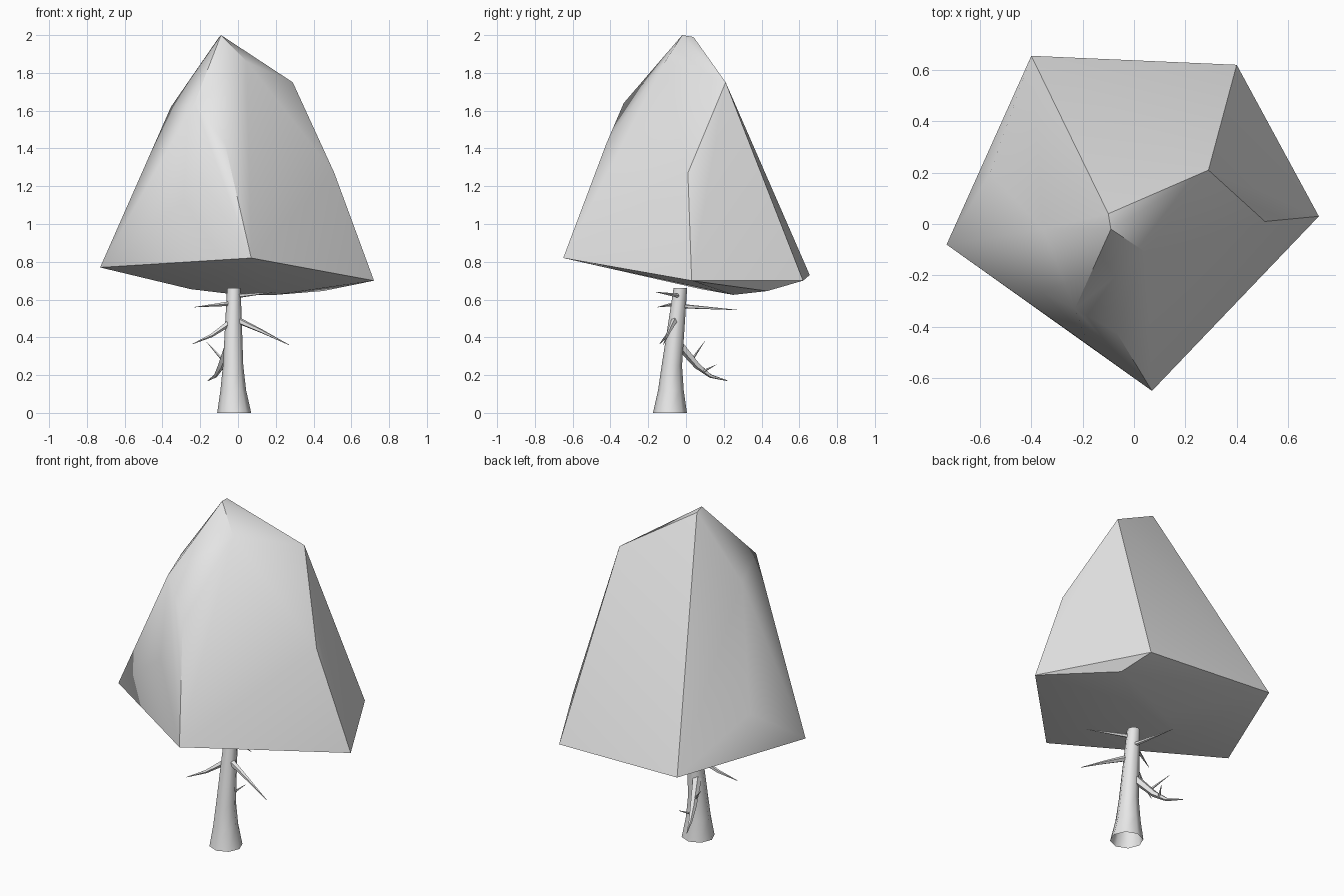
import bpy, bmesh, math
from mathutils import Vector

cube = bpy.data.objects.get("Cube")
if cube:
    bpy.data.objects.remove(cube)

grey = bpy.data.materials.new("plain_grey")
grey.use_nodes = True
grey.diffuse_color = (0.8, 0.8, 0.8, 1)
grey.node_tree.nodes["Principled BSDF"].inputs["Base Color"].default_value = (0.8, 0.8, 0.8, 1)


def finish(name, bm, angle):
    """Turn a bmesh into a named, shaded object."""
    bmesh.ops.recalc_face_normals(bm, faces=bm.faces)
    mesh = bpy.data.meshes.new(name)
    bm.to_mesh(mesh)
    bm.free()
    mesh.materials.append(grey)
    obj = bpy.data.objects.new(name, mesh)
    bpy.context.collection.objects.link(obj)
    bpy.ops.object.select_all(action='DESELECT')
    obj.select_set(True)
    bpy.context.view_layer.objects.active = obj
    bpy.ops.object.shade_smooth_by_angle(angle=math.radians(angle))
    return obj


def limb(name, path, radii, sides, flat=False, open_base=False):
    """Tapered tube along a path; flat keeps every ring horizontal."""
    bm = bmesh.new()
    pts = [Vector(p) for p in path]
    rings = []
    for i, (p, r) in enumerate(zip(pts, radii)):
        along = pts[min(i + 1, len(pts) - 1)] - pts[max(i - 1, 0)]
        if flat:
            along = Vector((0, 0, 1))
        turn = along.to_track_quat('Z', 'Y')
        angles = [math.tau * k / sides for k in range(sides)]
        rings.append([bm.verts.new(p + turn @ Vector((r * math.cos(a), r * math.sin(a), 0)))
                      for a in angles])
    for low, high in zip(rings, rings[1:]):
        for k in range(sides):
            n = (k + 1) % sides
            bm.faces.new((low[k], low[n], high[n], high[k]))
    bm.faces.new(rings[-1])
    if not open_base:
        bm.faces.new(rings[0][::-1])
    return finish(name, bm, 50)


# Canopy: faceted crown spanned between its corner points
rim = [(-.73, -.08, .77), (-.40, .655, .73), (.40, .62, .70), (.72, .03, .70), (.07, -.65, .82)]
shoulders = [(.51, .01, 1.27), (-.07, -.42, 1.43), (-.18, -.47, 1.21), (-.56, .20, .98),
             (-.23, -.33, 1.64), (-.355, -.02, 1.62), (.29, .21, 1.75), (.045, -.11, 1.86)]
crown = [(-.10, .04, 1.99), (-.09, -.02, 2.0)]
underside = [(-.25, .08, .655), (0, .25, .625), (.20, .25, .625), (.45, .43, .645)]
bm = bmesh.new()
for p in rim + shoulders + crown + underside:
    bm.verts.new(p)
hull = bmesh.ops.convex_hull(bm, input=bm.verts[:])
loose = [v for v in bm.verts if not v.link_faces]
bmesh.ops.delete(bm, geom=loose, context='VERTS')
finish("canopy", bm, 35)

# Trunk: flared foot, leaning slightly back
limb("trunk", [(-.02, -.085, 0), (-.025, -.08, .12), (-.026, -.075, .25), (-.022, -.03, .66)],
     [.09, .068, .054, .036], 8, flat=True, open_base=True)

# Bare branches under the canopy
branches = {
    "branch_right": ([(-.04, -.06, .48), (-.14, -.10, .41), (-.24, -.14, .365)], .018),
    "branch_left": ([(0, -.06, .49), (.13, -.09, .43), (.27, -.12, .36)], .018),
    "branch_upper_right": ([(-.03, -.04, .58), (-.23, -.15, .56)], .014),
    "branch_upper_left": ([(0, -.04, .62), (.20, -.16, .64)], .012),
    "branch_back": ([(-.02, -.02, .565), (-.05, .27, .545)], .012),
    "branch_low": ([(-.04, -.05, .38), (-.09, .06, .25), (-.12, .13, .195), (-.16, .22, .17)], .026),
    "twig_outer": ([(-.08, .03, .28), (-.17, .10, .38)], .008),
    "twig_inner": ([(-.10, .09, .22), (-.06, .16, .255)], .008),
}
for name, (path, thick) in branches.items():
    steps = len(path) - 1
    limb(name, path, [thick * (1 - .92 * i / steps) for i in range(steps + 1)], 5)
